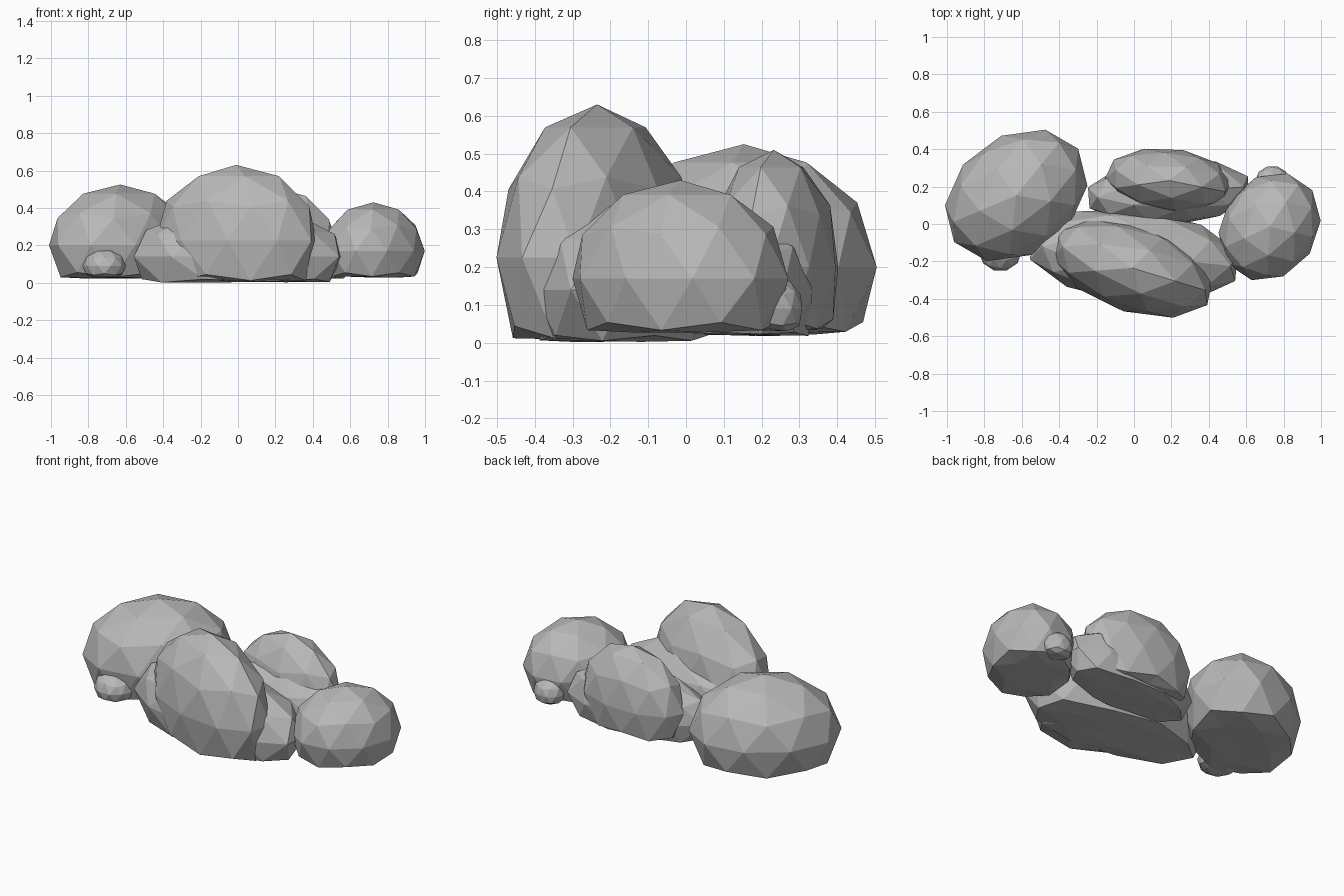
import bpy
import bmesh
import math
import random
from mathutils import Matrix, Vector

cube = bpy.data.objects.get("Cube")
if cube:
    bpy.data.objects.remove(cube, do_unlink=True)

random.seed(4)

# One stone colour
stone = bpy.data.materials.new("stone_grey")
stone.use_nodes = True
grey = (0.48, 0.48, 0.48, 1)
stone.diffuse_color = grey
stone.node_tree.nodes["Principled BSDF"].inputs["Base Color"].default_value = grey


def turn(degrees):
    return Matrix.Rotation(math.radians(degrees), 4, "Z")


def rock(name, centre, radii, angle, floor, spin=0):
    """Low-poly boulder: a spun, stretched and turned icosphere with a nearly flat base."""
    bm = bmesh.new()
    bmesh.ops.create_icosphere(bm, subdivisions=2, radius=1)
    place = (Matrix.Translation(Vector(centre)) @ turn(angle)
             @ Matrix.Diagonal((*radii, 1)) @ turn(spin))
    bmesh.ops.transform(bm, matrix=place, verts=bm.verts)
    for v in bm.verts:
        if v.co.z < floor:
            v.co.z = floor + random.uniform(-0.004, 0.004)
    mesh = bpy.data.meshes.new(name)
    bm.to_mesh(mesh)
    bm.free()
    mesh.materials.append(stone)
    obj = bpy.data.objects.new(name, mesh)
    bpy.context.collection.objects.link(obj)


# Large boulders
rock("front_boulder", (-0.01, -0.235, 0.225), (0.458, 0.235, 0.405), -19, 0.012, 4)
rock("right_boulder", (-0.63, 0.153, 0.2), (0.415, 0.318, 0.325), 37, 0.024, 18)
rock("left_boulder", (0.725, -0.015, 0.17), (0.305, 0.258, 0.26), 56, 0.03)
rock("back_boulder", (0.187, 0.232, 0.2), (0.345, 0.173, 0.31), -6, 0.03, -10)

# Low stones filling the gaps
rock("front_filler_stone", (0.0, -0.17, 0.14), (0.58, 0.25, 0.27), -6, 0.005)
rock("back_filler_stone", (0.185, 0.17, 0.13), (0.45, 0.18, 0.23), 4, 0.02)

# Pebbles
rock("front_pebble", (-0.715, -0.145, 0.09), (0.115, 0.108, 0.092), 0, 0.033, 18)
rock("back_pebble", (0.74, 0.235, 0.09), (0.09, 0.076, 0.085), 0, 0.033, 18)
